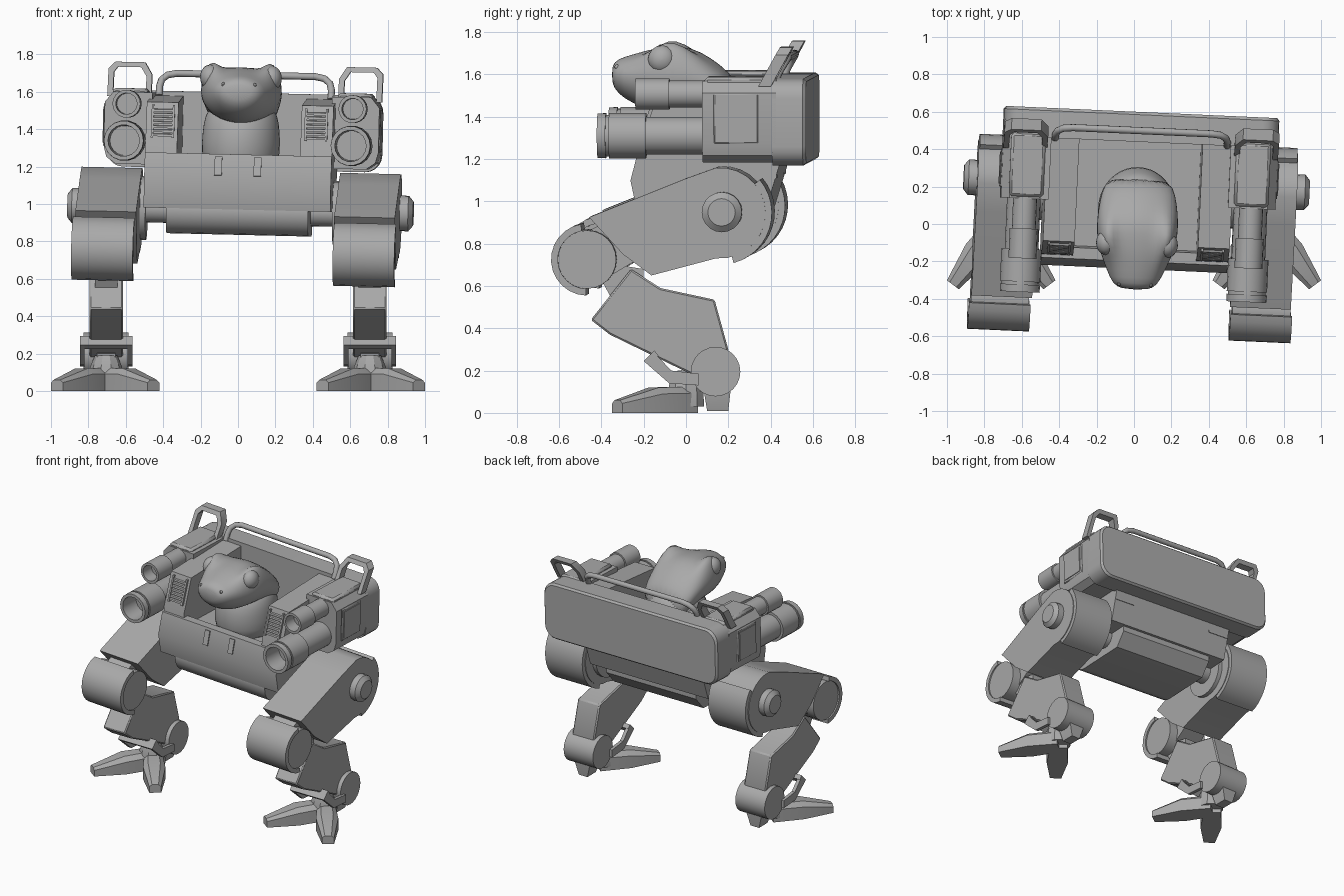
import bpy, bmesh
from math import sin, cos, pi, radians, exp
from mathutils import Vector, Matrix

cube = bpy.data.objects.get("Cube")
if cube:
    bpy.data.objects.remove(cube, do_unlink=True)

grey = bpy.data.materials.new("plain grey")
grey.use_nodes = True
grey.diffuse_color = (0.4, 0.4, 0.4, 1)
bsdf = next(n for n in grey.node_tree.nodes if n.type == 'BSDF_PRINCIPLED')
bsdf.inputs["Base Color"].default_value = (0.4, 0.4, 0.4, 1)

# Upper body stance: slight yaw and roll over the planted feet
PIVOT = Matrix.Translation((0, 0, 0.8))
STANCE = PIVOT @ Matrix.Rotation(-0.045, 4, 'Z') @ Matrix.Rotation(0.0236, 4, 'Y') @ PIVOT.inverted()
MIRROR = Matrix.Scale(-1, 4, (1, 0, 0))


def loft(name, rings, both=False, posed=True, bevel=0, subsurf=0):
    """Skin closed rings, cap the ends; optionally add a mirrored twin."""
    for side in ("left", "right") if both else ("",):
        bm = bmesh.new()
        loops = [[bm.verts.new(p) for p in ring] for ring in rings]
        n = len(loops[0])
        for a, b in zip(loops, loops[1:]):
            for i in range(n):
                bm.faces.new((a[i], a[(i + 1) % n], b[(i + 1) % n], b[i]))
        bm.faces.new(loops[0])
        bm.faces.new(loops[-1])
        if side == "right":
            bm.transform(MIRROR)
        bmesh.ops.recalc_face_normals(bm, faces=bm.faces)
        for f in bm.faces:
            f.smooth = True
        for e in bm.edges:
            e.smooth = bool(subsurf) or e.calc_face_angle(0) < radians(32)
        if posed:
            bm.transform(STANCE)
        me = bpy.data.meshes.new(name)
        bm.to_mesh(me)
        bm.free()
        me.materials.append(grey)
        ob = bpy.data.objects.new((side + "_" + name).lstrip("_"), me)
        bpy.context.collection.objects.link(ob)
        if bevel:
            m = ob.modifiers.new("bevel", 'BEVEL')
            m.width, m.segments, m.limit_method = bevel, 1, 'ANGLE'
        if subsurf:
            m = ob.modifiers.new("smooth", 'SUBSURF')
            m.levels = m.render_levels = subsurf


def prism(name, yz, x0, x1, **kw):
    """Side profile extruded across x."""
    loft(name, [[(x, y, z) for y, z in yz] for x in (x0, x1)], **kw)


def box(name, x0, x1, y0, y1, z0, z1, **kw):
    prism(name, [(y0, z0), (y1, z0), (y1, z1), (y0, z1)], x0, x1, **kw)


def turned(name, axis, centre, profile, n=24, **kw):
    """Lathe a (position, radius) profile about x, y or z."""
    a, b = centre
    rings = []
    for p, r in profile:
        pts = [(a + r * cos(2 * pi * i / n), b + r * sin(2 * pi * i / n)) for i in range(n)]
        rings.append([{'x': (p, u, v), 'y': (u, p, v), 'z': (u, v, p)}[axis] for u, v in pts])
    loft(name, rings, **kw)


def arc(cy, cz, r, a0, a1, n=12):
    return [(cy + r * cos(radians(a0 + (a1 - a0) * i / n)),
             cz + r * sin(radians(a0 + (a1 - a0) * i / n))) for i in range(n + 1)]


def shell(name, cy, cz, r0, r1, a0, a1, x0, x1, **kw):
    prism(name, arc(cy, cz, r1, a0, a1) + arc(cy, cz, r0, a1, a0), x0, x1, **kw)


# Hull with cockpit tub, and the belly housing beneath it
prism("hull", [(-.2, 1.265), (-.24, 1.11), (-.21, .97), (.4, .97), (.48, 1.2),
               (.48, 1.12), (-.14, 1.12), (-.14, 1.265)][:4] +
      [(.47, 1.2), (-.13, 1.2), (-.14, 1.265)], -.5, .5)
prism("belly", arc(-.08, .96, .125, 90, 270, 10) + [(.3, .835), (.38, .93), (.38, 1.08)], -.38, .38)
for x in (-.105, .105):
    prism("front_slot", [(-.207, 1.25), (-.232, 1.15), (-.24, 1.152), (-.215, 1.252)], x - .02, x + .02)

# Rear slab with rounded corners
def slab_ring(y, inset):
    r = .09 - inset / 2
    pts = []
    for sx, sz, a in ((1, 1, 0), (-1, 1, 90), (-1, -1, 180), (1, -1, 270)):
        pts += [(u, y, v) for u, v in arc(sx * (.735 - inset - r), 1.39 + sz * (.205 - inset - r), r, a, a + 90, 5)]
    return pts
loft("rear_slab", [slab_ring(.44, 0), slab_ring(.585, 0), slab_ring(.6, .012)])

# Side pods, panels and cockpit walls
pod = [(.48, 1.2), (.67, 1.2), (.72, 1.235), (.735, 1.29), (.735, 1.53), (.69, 1.585), (.48, 1.585)]
loft("pod", [[(x, y, z) for x, z in pod] for y in (.11, .46)], both=True)
box("pod_panel", .73, .741, .165, .375, 1.29, 1.525, both=True, bevel=.006)
box("pod_panel_centre", .735, .746, .185, .355, 1.31, 1.505, both=True)
box("gun_housing", .51, .695, .12, .46, 1.45, 1.605, both=True, bevel=.015)
prism("cockpit_wall", [(-.19, 1.12), (-.18, 1.3), (-.11, 1.535), (.45, 1.57), (.45, 1.12)], .33, .5, both=True)
for i in range(7):
    z = 1.355 + i * .022
    y = -.18 + (z - 1.3) * .3
    prism("vent_slat", [(y, z), (y - .012, z - .003), (y - .009, z + .009), (y + .003, z + .012)], .36, .46, both=True)
for x in (.348, .46):
    prism("vent_edge", [(-.18 + .015, 1.345), (-.183, 1.345), (-.13, 1.52), (-.112, 1.52)], x, x + .012, both=True)

# Guns with hollow muzzles
turned("cannon", 'y', (.607, 1.325), [(.12, .09), (-.16, .09), (-.16, .108), (-.335, .108), (-.335, .1), (-.35, .1),
       (-.35, .108), (-.39, .106), (-.39, .084), (-.25, .08)], n=18, both=True)
turned("upper_gun", 'y', (.605, 1.522), [(.14, .064), (-.05, .064), (-.05, .075), (-.21, .075), (-.21, .057),
       (-.12, .055)], n=18, both=True)

# Leaning grab handles on the pods
hoop = [(.5, 1.56), (.5, 1.68), (.54, 1.745), (.7, 1.745), (.735, 1.71), (.735, 1.56),
        (.705, 1.56), (.705, 1.69), (.685, 1.718), (.56, 1.718), (.53, 1.67), (.53, 1.56)]
loft("grab_handle", [[(x, y + (z - 1.56) * .55, z) for x, z in hoop] for y in (.375, .435)], both=True)

# Rear roll bar
half = [(.46, .44, 1.57), (.46, .46, 1.62), (.45, .48, 1.655), (.42, .495, 1.68), (.37, .5, 1.69)]
path = half + [(-x, y, z) for x, y, z in reversed(half)]
cu = bpy.data.curves.new("roll_bar", 'CURVE')
cu.dimensions = '3D'
cu.bevel_depth, cu.bevel_resolution, cu.use_fill_caps = .019, 3, True
sp = cu.splines.new('POLY')
sp.points.add(len(path) - 1)
for pt, co in zip(sp.points, path):
    pt.co = (STANCE @ Vector(co)).to_4d()
sp.use_smooth = True
cu.materials.append(grey)
bpy.context.collection.objects.link(bpy.data.objects.new("roll_bar", cu))

# Frog pilot: torso, head, eyes, nostrils
def oval(n, cx, cy, rx, ry):
    return [(cx + rx * cos(2 * pi * i / n), cy + ry * sin(2 * pi * i / n)) for i in range(n)]

loft("frog_torso", [[(x, y, z) for x, y in oval(20, 0, cy, rx, ry)] for z, cy, rx, ry in
     ((1.15, .07, .19, .2), (1.28, .08, .215, .23), (1.38, .08, .21, .23), (1.47, .08, .2, .2), (1.56, .1, .15, .14))],
     subsurf=1)
head = []
for y, zc, w, up, down, brow in ((-.35, 1.6, .07, .04, .04, 0), (-.325, 1.6, .12, .075, .09, 0),
        (-.25, 1.595, .155, .1, .135, 0), (-.17, 1.6, .19, .12, .165, .03), (-.09, 1.6, .215, .13, .17, .1),
        (-.01, 1.6, .22, .135, .17, .065), (.07, 1.585, .215, .125, .17, .015), (.16, 1.54, .2, .11, .16, 0),
        (.25, 1.48, .17, .09, .14, 0)):
    ring = []
    for c, s in oval(24, 0, 0, 1, 1):
        ridge = brow * exp(-((abs(c) - .78) / .2) ** 2) if s > .01 else 0
        ring.append((w * c, y, zc + (up if s > 0 else down) * s + ridge))
    head.append(ring)
loft("frog_head", head, subsurf=1)

def ball(name, centre, r, squash, n=16):
    cx, cy, cz = centre
    loft(name, [[(cx + r * squash * cos(t), cy + u, cz + v) for u, v in oval(n, 0, 0, r * sin(t), r * sin(t))]
                for t in [pi * (i + .15) / 12.3 for i in range(13)]], both=True)
ball("frog_eye", (.165, -.105, 1.675), .067, .8)
ball("frog_nostril", (.085, -.322, 1.638), .012, .8, 8)

# Hips and thighs
turned("hip_axle", 'x', (.17, .965), [(.3, .075), (.58, .075)], both=True)
turned("hip_inner_disc", 'x', (.17, .965), [(.5, .17), (.54, .17)], both=True)
thigh = [(-.42, .945), (.03, 1.125)] + arc(.2, .965, .215, 95, -95, 14) + [(-.125, .67), (-.26, .77)]
prism("thigh", thigh, .53, .855, both=True)
prism("thigh_neck", [(-.46, .86), (-.2, 1.0), (-.1, .8), (-.4, .62)], .61, .79, both=True)
shell("hip_guard", .2, .965, .2, .245, 40, -75, .535, .85, both=True)
turned("hip_cap", 'x', (.21, .97), [(.84, .095), (.9, .095), (.925, .065)], n=20, both=True)

# Knees with wrap-around guards
turned("knee_drum", 'x', (-.43, .745), [(.545, .138), (.855, .138)], both=True)
shell("knee_guard", -.43, .745, .138, .17, 100, 268, .535, .865, both=True)

# Shins
shin = [(-.26, .68), (-.12, .59), (.135, .535), (.2, .3), (.16, .13), (.03, .18), (-.36, .37), (-.45, .44)]
prism("shin", shin, .615, .795, both=True, posed=False, bevel=.008)
prism("knee_link", [(-.45, .72), (-.2, .68), (-.2, .52), (-.33, .5)], .645, .765, both=True, posed=False)

# Ankles with forward loop
turned("ankle_drum", 'x', (.14, .195), [(.585, .117), (.825, .117)], both=True, posed=False)
strip = [(.06, .13), (.06, .185), (-.07, .2), (-.15, .285), (-.2, .245), (-.08, .14)]
for x in (.565, .82):
    prism("ankle_loop_side", strip, x, x + .025, both=True, posed=False)
prism("ankle_loop_bar", [(-.2, .245), (-.15, .295), (-.13, .27), (-.175, .225)], .565, .845, both=True, posed=False)

# Feet: hub, heel and two splayed toes
turned("foot_hub", 'z', (.705, .0), [(.03, .09), (.13, .085), (.19, .06)], n=10, both=True, posed=False)
prism("ankle_post", [(-.04, .1), (.12, .1), (.16, .22), (-.04, .2)], .655, .755, both=True, posed=False)
loft("heel", [[(.705 + sx * w, y, z) for sx, y in ((-1, y0), (1, y0), (1, y1), (-1, y1))]
              for z, w, y0, y1 in ((.01, .035, .1, .2), (.1, .06, .085, .21), (.18, .06, .07, .21))],
     both=True, posed=False)
for name, side in (("outer_toe", 1), ("inner_toe", -1)):
    root, tip = Vector((.71, .02, 0)), Vector((.71 + side * .258, -.325, 0))
    across = (tip - root).normalized().cross(Vector((0, 0, 1)))
    rings = []
    for t, w, h in ((0, .06, .125), (.5, .075, .12), (1, .04, .06)):
        c = root.lerp(tip, t)
        rings.append([c + across * w * u + Vector((0, 0, h * v)) for u, v in
                      ((-1, 0), (1, 0), (1, .75), (.55, 1), (-.55, 1), (-1, .75))])
    loft(name, rings, both=True, posed=False)
